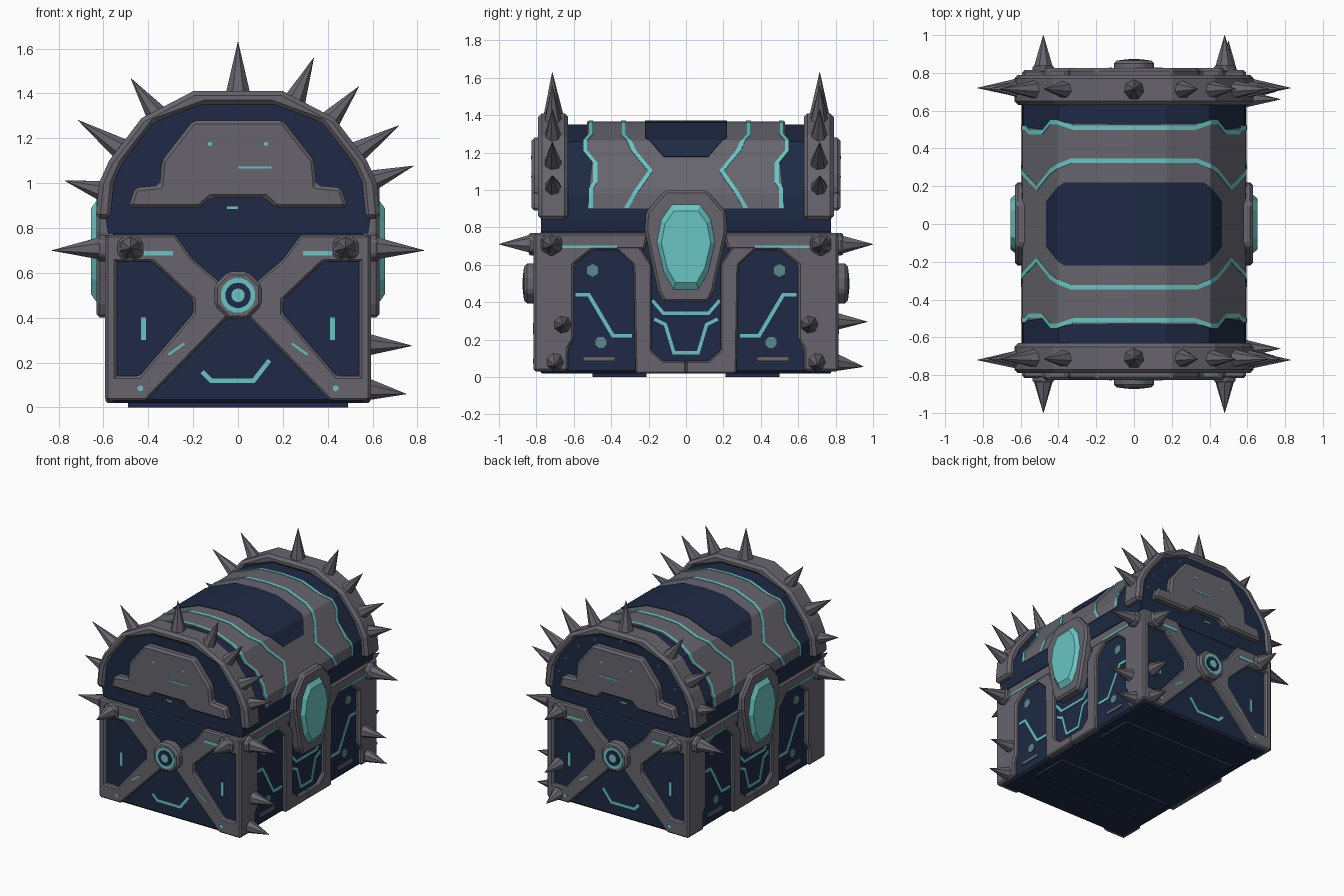
import bpy, bmesh, math
from mathutils import Vector

if "Cube" in bpy.data.objects:
    bpy.data.objects.remove(bpy.data.objects["Cube"])


def material(name, col):
    m = bpy.data.materials.new(name)
    m.diffuse_color = (*col, 1)
    m.use_nodes = True
    m.node_tree.nodes["Principled BSDF"].inputs["Base Color"].default_value = m.diffuse_color
    return m


NAVY = material("navy", (0.013, 0.023, 0.058))
GREY = material("stone grey", (0.135, 0.13, 0.152))
TEAL = material("teal", (0.14, 0.56, 0.54))
DIM = material("dim teal", (0.10, 0.25, 0.26))


def finish(name, bm, mat, bevel=0):
    bmesh.ops.recalc_face_normals(bm, faces=bm.faces)
    me = bpy.data.meshes.new(name)
    bm.to_mesh(me)
    bm.free()
    me.materials.append(mat)
    ob = bpy.data.objects.new(name, me)
    bpy.context.collection.objects.link(ob)
    if bevel:
        b = ob.modifiers.new("bevel", 'BEVEL')
        b.width, b.segments = bevel, 1
    return ob


def prism(name, mat, pts, axis, d0, d1, bevel=0, taper=1):
    """Extrude a 2D outline along x or y from d0 to d1; taper scales the far end."""
    bm = bmesh.new()
    ca = sum(p[0] for p in pts) / len(pts)
    cb = sum(p[1] for p in pts) / len(pts)

    def ring(d, s):
        out = []
        for a, b in pts:
            a, b = ca + (a - ca) * s, cb + (b - cb) * s
            out.append(bm.verts.new((d, a, b) if axis == 'x' else (a, d, b)))
        return out
    lo, hi = ring(d0, 1), ring(d1, taper)
    bm.faces.new(lo)
    bm.faces.new(hi)
    for i in range(len(pts)):
        j = (i + 1) % len(pts)
        bm.faces.new((lo[i], lo[j], hi[j], hi[i]))
    return finish(name, bm, mat, bevel)


def stroke(pts, w):
    """Outline of a polyline of width w, with mitred corners."""
    v = [Vector(p) for p in pts]
    left, right = [], []
    for i, p in enumerate(v):
        a = (p - v[i - 1]).normalized() if i else None
        b = (v[i + 1] - p).normalized() if i < len(v) - 1 else None
        a, b = a or b, b or a
        t = (a + b).normalized()
        n = Vector((-t.y, t.x)) * (w / 2 / max(t.dot(a), 0.5))
        left.append(tuple(p + n))
        right.append(tuple(p - n))
    return left + right[::-1]


def mir(pts, s=-1):
    return [(a * s, b) for a, b in pts]


def sym(pts):
    """Close a half outline with its mirror image."""
    return pts + mir(pts)[::-1]


def rect(a0, a1, b0, b1):
    return [(a0, b0), (a1, b0), (a1, b1), (a0, b1)]


def disc(a, b, r, n):
    return [(a + r * math.cos(math.tau * (i + .5) / n), b + r * math.sin(math.tau * (i + .5) / n)) for i in range(n)]


def spike(name, base, tip, r):
    base, tip = Vector(base), Vector(tip)
    d = tip - base
    bm = bmesh.new()
    bmesh.ops.create_cone(bm, cap_ends=True, segments=7, radius1=r, radius2=0.001, depth=d.length)
    q = Vector((0, 0, 1)).rotation_difference(d.normalized())
    for v in bm.verts:
        v.co = q @ v.co + (base + tip) / 2
    finish(name, bm, GREY)


# body core and base runners
prism("body", NAVY, rect(-.565, .565, .02, .78), 'y', -.785, .785, .015)
for s in (-1, 1):
    prism("base_runner", NAVY, rect(-.49, .49, 0, .04), 'y', s * .21, s * .5)

# lid core
PROFILE = [(.59, .84), (.585, .98), (.40, 1.26), (.17, 1.35), (0, 1.36)]
prism("lid", NAVY, sym([(.58, .775)] + PROFILE[:-1]), 'y', -.775, .775)


def lid_point(deg, off):
    t = math.radians(min(deg, 180 - deg))
    d = Vector((math.cos(t), math.sin(t)))
    for p, q in zip(PROFILE, PROFILE[1:]):
        p, q = Vector(p) - Vector((0, .84)), Vector(q) - Vector((0, .84))
        e = q - p
        k = (p.x * d.y - p.y * d.x) / (e.y * d.x - e.x * d.y)
        if -1e-4 <= k <= 1.0001:
            break
    r = (p + e * k).length + off
    return r * d.x * (1 if deg <= 90 else -1), .84 + r * d.y


def lid_band(name, mat, keys, off):
    """Plate wrapped over the lid: keys are (angle, y low, y high) from one side to the crown."""
    degs = {k[0] for k in keys} | {a for a in (13.5, 46.4, 71.6) if a > keys[0][0]}
    degs = sorted(degs | {180 - a for a in degs})
    bm = bmesh.new()
    prev = None
    for dg in degs:
        a = min(dg, 180 - dg)
        for p, q in zip(keys, keys[1:]):
            if a <= q[0]:
                break
        f = (a - p[0]) / (q[0] - p[0])
        x, z = lid_point(dg, off)
        cur = [bm.verts.new((x, p[i] + (q[i] - p[i]) * f, z)) for i in (1, 2)]
        if prev:
            bm.faces.new((prev[0], prev[1], cur[1], cur[0]))
        prev = cur
    ob = finish(name, bm, mat)
    s = ob.modifiers.new("thickness", 'SOLIDIFY')
    s.thickness, s.offset = .009, 0


# lid bands and inlays
lid_band("lid_grey_band", GREY, [(6, -.525, .525), (32, -.5, .5), (42, -.55, .55), (55, -.53, .53), (90, -.53, .53)], .002)
lid_band("lid_top_panel", NAVY, [(36, -.12, .12), (50, -.22, .22), (90, -.22, .22)], .006)
INNER = [(6, .32), (14, .27), (27, .19), (40, .28), (54, .335), (90, .335)]
OUTER = [(6, .51), (16, .51), (20, .485), (32, .485), (40, .54), (46, .54), (55, .51), (90, .51)]
for s in (-1, 1):
    for nm, line, w in (("inner", INNER, .013), ("outer", OUTER, .012)):
        lid_band("lid_teal_" + nm, TEAL, [(a, s * y - w, s * y + w) for a, y in line], .006)

# both ends: lid rim, rim spikes, end plate, cross, hub, inlays
RIM_OUT = [(.635, .84), (.62, 1.0), (.575, 1.1), (.43, 1.29), (.2, 1.41)]
RIM_IN = [(.565, .84), (.55, 1.0), (.51, 1.09), (.37, 1.27), (.15, 1.35)]
ARM = [(.585, .77), (.28, .77), (.2, .66), (.07, .55), (.03, .42), (.41, .03), (.585, .03), (.585, .14),
       (.44, .14), (.2, .42), (.2, .48), (.38, .65), (.585, .65)]
PLATE = [(.12, .935), (.17, .89), (.49, .89), (.46, .98), (.35, .99), (.34, 1.1), (.2, 1.28)]
SPIKES = [(90, .83), (66, .83), (49.5, .83), (32.5, .85), (19.5, .83), (125.6, .82), (146, .86), (164.7, .8)]
for s in (-1, 1):
    prism("lid_rim", GREY, sym(RIM_OUT) + sym(RIM_IN)[::-1], 'y', s * .63, s * .79, .02)
    for deg, r in SPIKES:
        c, z = math.cos(math.radians(deg)), math.sin(math.radians(deg))
        spike("rim_spike", (c * .54, s * .71, .8 + z * .54), (c * r, s * .715, .8 + z * r), .07)
    prism("lid_end_plate", GREY, sym(PLATE), 'y', s * .76, s * .825, .015)
    prism("lid_end_slot", TEAL, rect(.0, .15, 1.066, 1.075), 'y', s * .82, s * .828)
    prism("lid_end_notch", TEAL, rect(-.05, .0, .885, .895), 'y', s * .77, s * .779)
    for m in (-1, 1):
        prism("cross_arm", GREY, mir(ARM, m), 'y', s * .77, s * .815, .01)
        prism("end_dot", TEAL, disc(m * .125, 1.175, .01, 6), 'y', s * .82, s * .828)
        prism("arm_inlay", TEAL, mir(rect(.29, .42, .678, .698), m), 'y', s * .81, s * .819)
        prism("side_inlay", TEAL, mir(rect(.41, .432, .3, .4), m), 'y', s * .78, s * .789)
        prism("foot_inlay", TEAL, mir(disc(.435, .085, .014, 6), m), 'y', s * .81, s * .819)
        prism("arm_mark", TEAL, mir(stroke([(.31, .235), (.24, .285)], .01), m), 'y', s * .81, s * .819)
        prism("end_boss", GREY, disc(m * .48, .71, .065, 6), 'y', s * .8, s * .84, .01)
        spike("end_spike", (m * .48, s * .82, .71), (m * .48, s * 1.0, .71), .055)
    prism("lower_inlay", TEAL, stroke([(-.16, .16), (-.12, .12), (.07, .12), (.14, .21)], .02), 'y', s * .78, s * .789)
    prism("hub", GREY, disc(0, .5, .115, 8), 'y', s * .78, s * .865, .015)
    for i, (r, mat) in enumerate(((.078, TEAL), (.057, NAVY), (.03, TEAL))):
        prism("hub_ring", mat, disc(0, .5, r, 16), 'y', s * .86, s * (.868 + .003 * i))

# both long sides: posts, frame, shield, gem, inlays
FRAME = [(.815, .03), (.815, .77), (.2, .77), (.22, .68), (.5, .68), (.6, .6), (.6, .2), (.63, .15), (.63, .03)]
COLUMN = [(.39, .7), (.28, .6), (.27, .02), (0, .02), (0, .085), (.12, .085), (.185, .14), (.185, .6), (.25, .7)]
SHIELD = [(.12, .4), (.15, .46), (.22, .78), (.215, .88), (.11, 1.0)]
GEM = [(.07, .455), (.125, .55), (.165, .72), (.14, .85), (.08, .935)]
for s in (-1, 1):
    for m in (-1, 1):
        prism("side_frame", GREY, mir(FRAME, m), 'x', s * .54, s * .592, .012)
        prism("side_column", GREY, mir(COLUMN, m), 'x', s * .54, s * .59, .008)
        prism("frame_inlay", TEAL, mir(rect(.37, .68, .69, .703), m), 'x', s * .588, s * .596)
        prism("panel_inlay", TEAL, mir(stroke([(.59, .44), (.52, .44), (.39, .22), (.29, .22)], .02), m),
              'x', s * .56, s * .57)
        prism("panel_dot", DIM, mir(disc(.455, .185, .032, 8), m), 'x', s * .56, s * .57)
        prism("panel_patch", DIM, mir(disc(.5, .57, .035, 6), m), 'x', s * .56, s * .57)
        prism("panel_bar", GREY, mir(rect(.38, .55, .085, .11), m), 'x', s * .56, s * .575)
        prism("side_boss", GREY, disc(m * .72, .71, .065, 6), 'x', s * .58, s * .625, .01)
        spike("side_spike", (s * .6, m * .72, .71), (s * .83, m * .72, .7), .055)
    prism("upper_inlay", TEAL, stroke([(-.18, .41), (-.12, .34), (.12, .34), (.18, .41)], .018), 'x', s * .56, s * .57)
    prism("cup_inlay", TEAL, stroke([(-.17, .31), (-.11, .28), (-.065, .13), (.065, .13), (.11, .28), (.17, .31)], .018),
          'x', s * .56, s * .57)
    prism("shield", GREY, sym(SHIELD), 'x', s * .54, s * .63, .015)
    prism("gem", TEAL, sym(GEM), 'x', s * .62, s * .655, 0, .8)

# extra low spikes at the right corners
for m in (-1, 1):
    spike("low_side_spike", (.58, m * .66, .28), (.775, m * .66, .275), .05)
    spike("low_side_spike", (.58, m * .7, .08), (.75, m * .7, .06), .05)
spike("low_end_spike", (.5, .8, .3), (.5, .97, .295), .05)
spike("low_end_spike", (.5, .8, .08), (.5, .95, .055), .05)
